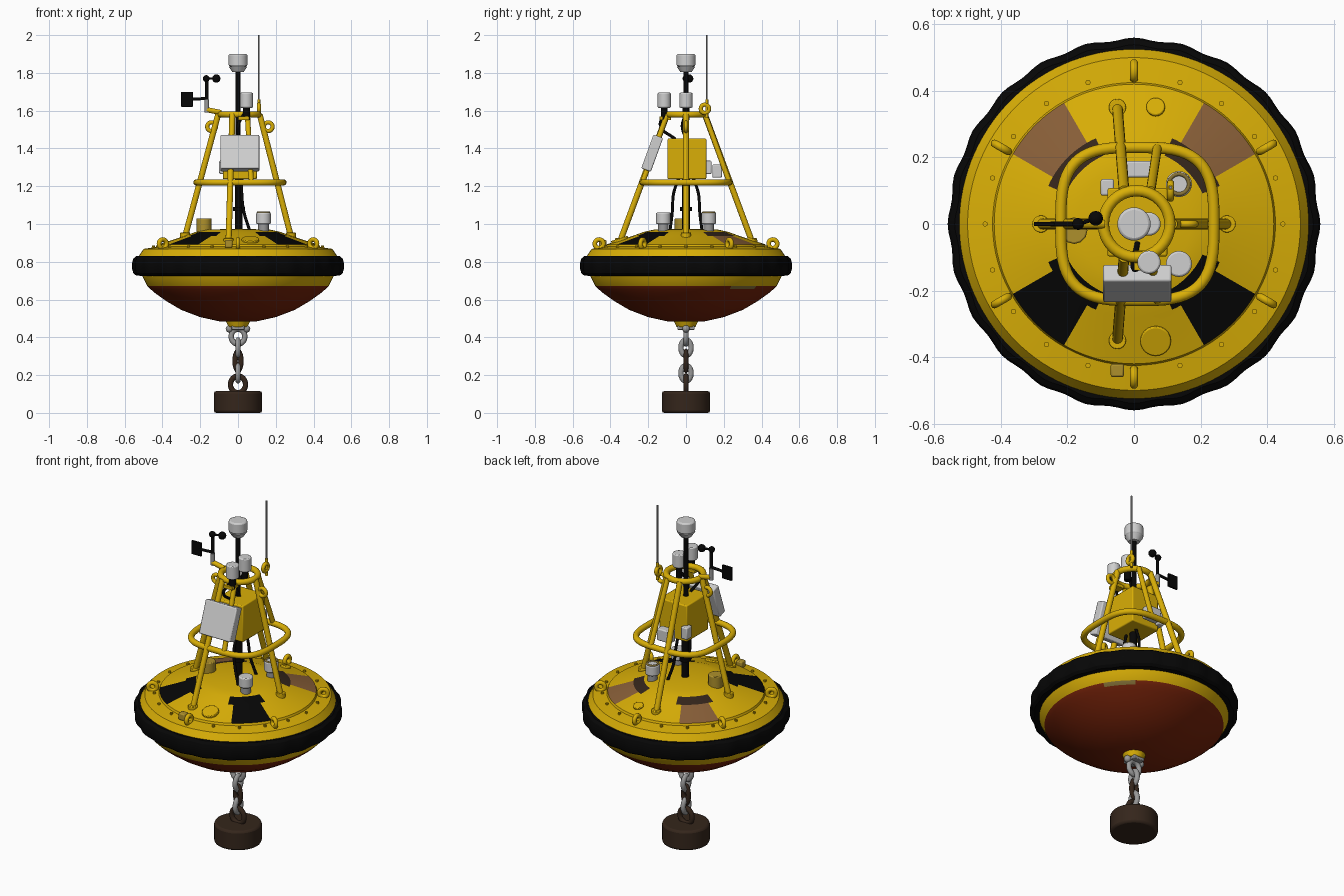
import bpy, bmesh
from math import sin, cos, pi, radians, degrees, atan2, copysign

if "Cube" in bpy.data.objects:
    bpy.data.objects.remove(bpy.data.objects["Cube"], do_unlink=True)


def material(name, r, g, b):
    m = bpy.data.materials.new(name)
    m.use_nodes = True
    m.diffuse_color = (r, g, b, 1)
    m.node_tree.nodes["Principled BSDF"].inputs["Base Color"].default_value = (r, g, b, 1)
    return m


YELLOW = material("buoy yellow", 0.7, 0.43, 0.002)
RED = material("antifouling red", 0.19, 0.017, 0.003)
BLACK = material("black rubber", 0.002, 0.002, 0.002)
BROWN = material("copper brown", 0.25, 0.115, 0.04)
DARK = material("dark brown", 0.035, 0.019, 0.011)
WHITE = material("instrument white", 0.62, 0.62, 0.62)
GREY = material("galvanised grey", 0.32, 0.32, 0.32)
OLIVE = material("worn olive", 0.24, 0.17, 0.04)
BRASS = material("dull brass", 0.42, 0.28, 0.025)


def finish(ob, name, *mats):
    ob.name = name
    for m in mats:
        ob.data.materials.append(m)
    bpy.ops.object.select_all(action="DESELECT")
    ob.select_set(True)
    bpy.context.view_layer.objects.active = ob
    bpy.ops.object.shade_smooth_by_angle(angle=radians(32))
    return ob


def bevel(ob, width):
    mod = ob.modifiers.new("soft edges", "BEVEL")
    mod.width, mod.segments, mod.limit_method = width, 2, "ANGLE"


def cylinder(name, x, y, z0, z1, r, mat, soft=0, sides=24, top=None, tilt=0):
    bpy.ops.mesh.primitive_cone_add(vertices=sides, radius1=r, radius2=r if top is None else top,
                                    depth=z1 - z0, location=(x, y, (z0 + z1) / 2),
                                    rotation=(tilt, 0, 0))
    ob = finish(bpy.context.object, name, mat)
    if soft:
        bevel(ob, soft)


def box(name, loc, size, mat, tilt=0, soft=0.006):
    bpy.ops.mesh.primitive_cube_add(size=1, location=loc, rotation=(tilt, 0, 0))
    ob = bpy.context.object
    ob.scale = size
    bpy.ops.object.transform_apply(location=False, rotation=False, scale=True)
    finish(ob, name, mat)
    bevel(ob, soft)


def ball(name, loc, r, mat):
    bpy.ops.mesh.primitive_uv_sphere_add(segments=16, ring_count=10, radius=r, location=loc)
    finish(bpy.context.object, name, mat)


def torus(name, loc, major, minor, mat, rot=(0, 0, 0), stretch=1):
    bpy.ops.mesh.primitive_torus_add(location=loc, rotation=rot, major_radius=major,
                                     minor_radius=minor, major_segments=32, minor_segments=14)
    ob = bpy.context.object
    ob.scale.y = stretch
    finish(ob, name, mat)


def tube(name, pts, r, mat, closed=False, curved=False):
    cu = bpy.data.curves.new(name, "CURVE")
    cu.dimensions, cu.bevel_depth, cu.bevel_resolution, cu.use_fill_caps = "3D", r, 5, True
    sp = cu.splines.new("BEZIER" if curved else "POLY")
    if curved:
        sp.bezier_points.add(len(pts) - 1)
        for bp, p in zip(sp.bezier_points, pts):
            bp.co, bp.handle_left_type, bp.handle_right_type = p, "AUTO", "AUTO"
    else:
        sp.points.add(len(pts) - 1)
        for sp_p, p in zip(sp.points, pts):
            sp_p.co = (*p, 1)
    sp.use_cyclic_u = closed
    ob = bpy.data.objects.new(name, cu)
    bpy.context.collection.objects.link(ob)
    bpy.ops.object.select_all(action="DESELECT")
    ob.select_set(True)
    bpy.context.view_layer.objects.active = ob
    bpy.ops.object.convert(target="MESH")
    finish(bpy.context.object, name, mat)


def lathe(name, profile, segs, mats, rule=None, wave=0, lobes=24, closed=False):
    bm = bmesh.new()
    rings = []
    for r, z in profile:
        if r == 0:
            rings.append([bm.verts.new((0, 0, z))] * segs)
            continue
        angles = [2 * pi * i / segs for i in range(segs)]
        rings.append([bm.verts.new(((r + wave * cos(lobes * a)) * cos(a),
                                    (r + wave * cos(lobes * a)) * sin(a), z)) for a in angles])
    pairs = list(zip(rings, rings[1:])) + ([(rings[-1], rings[0])] if closed else [])
    for a, b in pairs:
        for i in range(segs):
            j = (i + 1) % segs
            f = bm.faces.new(list(dict.fromkeys((a[i], a[j], b[j], b[i]))))
            if rule:
                f.material_index = rule(f.calc_center_median())
    bmesh.ops.recalc_face_normals(bm, faces=bm.faces)
    me = bpy.data.meshes.new(name)
    bm.to_mesh(me)
    bm.free()
    ob = bpy.data.objects.new(name, me)
    bpy.context.collection.objects.link(ob)
    finish(ob, name, *mats)


# Hull with bottom paint and four radiating deck panels, wider at their inner ends
def hull_colour(c):
    r, a = c.xy.length, degrees(atan2(c.y, c.x))
    if c.z < 0.672:
        return 5 if c.z > 0.655 and 30 < a < 50 else 1
    if c.z > 0.885 and 0.22 < r < 0.42:
        half = 15 if r > 0.28 else 21
        if abs(abs(a) % 90 - 45.5) < half:
            return 2 if c.y < 0 else 3 if r > 0.28 else 4
    return 0


lathe("hull", [(0, 0.48), (0.1, 0.485), (0.2, 0.507), (0.3, 0.545), (0.38, 0.592), (0.44, 0.635),
               (0.463, 0.655), (0.48, 0.672), (0.51, 0.73), (0.525, 0.78), (0.525, 0.83),
               (0.5, 0.868), (0.425, 0.88), (0.42, 0.892), (0.282, 0.937), (0.225, 0.958),
               (0.17, 0.97), (0, 0.975)], 120, [YELLOW, RED, BLACK, BROWN, DARK, OLIVE], hull_colour)
lathe("fender", [(0.5, 0.725), (0.535, 0.727), (0.55, 0.74), (0.556, 0.76), (0.556, 0.797),
                 (0.55, 0.817), (0.535, 0.83), (0.5, 0.832)], 144, [BLACK], wave=0.004, closed=True)

# Deck fittings
for k in range(6):
    a = radians(30 + 60 * k)
    torus("lifting_eye", (0.46 * cos(a), 0.46 * sin(a), 0.895), 0.023, 0.012, YELLOW, (pi / 2, 0, a))
for k in range(20):
    a = radians(18 * k)
    cylinder("deck_bolt", 0.447 * cos(a), 0.447 * sin(a), 0.87, 0.886, 0.008, YELLOW, sides=8)
cylinder("large_hatch", 0.065, -0.35, 0.9, 0.924, 0.046, YELLOW, 0.004, tilt=0.31)
cylinder("small_hatch", 0.065, 0.35, 0.9, 0.924, 0.028, YELLOW, 0.004, tilt=-0.31)
for y in (-0.12, 0.12):
    cylinder("deck_sensor_base", 0.135, y, 0.95, 1.0, 0.028, GREY)
    cylinder("deck_sensor", 0.135, y, 1.0, 1.06, 0.039, WHITE, 0.006)
    tube("cable", [(0.02, y / 3, 1.24), (0.02, y * 0.55, 1.16), (0.03, y * 0.6, 1.07),
                   (0.06, y * 0.7, 0.97)], 0.008, BLACK, curved=True)
torus("sensor_cable_coil", (0.135, 0.12, 1.06), 0.03, 0.006, OLIVE)
cylinder("deck_vent", -0.18, -0.02, 0.95, 1.03, 0.04, BRASS, 0.005, sides=12)
box("leg_cleat", (-0.05, -0.44, 0.895), (0.04, 0.04, 0.04), BRASS)

# Tower legs, feet and hoops
TOP = 1.58
for x0, y0, x1, y1, z0 in [(0.28, 0, 0.115, 0, 0.935), (-0.28, 0, -0.105, 0, 0.935),
                           (-0.05, -0.35, -0.03, -0.1, 0.905), (-0.05, 0.35, -0.03, 0.1, 0.905)]:
    tube("tower_leg", [(x0, y0, z0), (x1, y1, TOP)], 0.016, YELLOW)
    cylinder("leg_foot", x0, y0, z0 - 0.02, z0 + 0.02, 0.026, YELLOW, 0.003, sides=16)
for y in (-1, 1):
    tube("upper_strut", [(0.07, 0.23 * y, 1.22), (0.05, 0.1 * y, TOP)], 0.014, YELLOW)


def rounded(t, half):
    c, s = cos(t), sin(t)
    return (0.01 + half * copysign(abs(c) ** 0.62, c), half * copysign(abs(s) ** 0.62, s), 1.22)


tube("lower_hoop", [rounded(2 * pi * i / 64, 0.23) for i in range(64)], 0.017, YELLOW, closed=True)
torus("upper_hoop", (0.008, 0, TOP), 0.1, 0.017, YELLOW)
for x in (-0.14, 0.16):
    torus("tower_eye", (x, 0, 1.515), 0.023, 0.011, YELLOW, (pi / 2, 0, 0))
torus("antenna_eye", (0.11, 0.1, 1.61), 0.022, 0.011, YELLOW, (0, pi / 2, 0))

# Equipment inside the tower
box("battery_box", (0.01, 0.005, 1.345), (0.18, 0.205, 0.215), YELLOW)
box("control_cabinet", (0.01, -0.179, 1.375), (0.205, 0.054, 0.19), WHITE, tilt=radians(-20))
box("junction_box", (0.015, 0.165, 1.28), (0.09, 0.05, 0.07), WHITE)
box("side_box", (-0.08, 0.11, 1.3), (0.04, 0.05, 0.07), WHITE)
cylinder("centre_post", 0.005, 0, 0.96, 1.24, 0.02, BLACK)
cylinder("post_collar", 0.005, 0, 1.07, 1.09, 0.032, BLACK)
for y in (-0.115, 0):
    cylinder("beacon_stem", 0.045, y, 1.55, 1.62, 0.018, BLACK)
    cylinder("beacon", 0.045, y, 1.615, 1.695, 0.035, WHITE, 0.006)
    tube("beacon_cable", [(0.03, y, 1.58), (0.0, y - 0.02, 1.52), (0.01, y * 0.5, 1.45)],
         0.008, BLACK, curved=True)
box("beacon_bracket", (0.03, -0.11, 1.56), (0.06, 0.06, 0.02), YELLOW, soft=0.003)

# Mast, dome and antenna
cylinder("mast", 0, 0, 1.43, 1.815, 0.013, BLACK)
cylinder("dome_neck", 0, 0, 1.805, 1.835, 0.03, WHITE, top=0.05)
cylinder("dome", 0, 0, 1.835, 1.9, 0.05, WHITE, 0.008, sides=32)
cylinder("antenna_base", 0.11, 0.11, 1.56, 1.66, 0.008, YELLOW)
cylinder("antenna", 0.11, 0.11, 1.65, 2.0, 0.005, GREY, sides=10)

# Wind vane and cup rotor
tube("vane_bracket", [(-0.09, 0, 1.59), (-0.165, 0, 1.605)], 0.014, YELLOW)
cylinder("vane_post", -0.165, 0, 1.59, 1.66, 0.012, GREY)
cylinder("vane_spindle", -0.165, 0, 1.65, 1.78, 0.009, BLACK)
tube("vane_arm", [(-0.25, 0, 1.66), (-0.165, 0, 1.665)], 0.008, BLACK)
box("vane_tail", (-0.27, 0, 1.66), (0.062, 0.012, 0.08), BLACK, soft=0.003)
tube("cup_arm", [(-0.165, 0, 1.77), (-0.115, 0.017, 1.77)], 0.006, BLACK)
ball("outer_cup", (-0.115, 0.017, 1.77), 0.022, BLACK)
ball("inner_cup", (-0.168, 0, 1.77), 0.018, BLACK)

# Mooring chain and sinker
cylinder("keel_block", 0, 0, 0.455, 0.5, 0.05, YELLOW, 0.004, sides=16, top=0.07)
box("keel_plate", (0, 0, 0.45), (0.07, 0.09, 0.02), GREY, soft=0.004)
for x in (-0.045, 0.045):
    ball("shackle_bolt", (x, 0, 0.445), 0.02, GREY)
for name, z, major, plane, mat, stretch in [("shackle", 0.405, 0.036, 0, GREY, 1.1),
                                            ("chain_link", 0.345, 0.027, 1, GREY, 1.35),
                                            ("rusty_link", 0.275, 0.016, 0, DARK, 2.2),
                                            ("chain_link", 0.21, 0.027, 1, GREY, 1.35),
                                            ("sinker_eye", 0.15, 0.04, 0, DARK, 1.1)]:
    torus(name, (0, 0, z), major, 0.014, mat, (pi / 2, 0, plane * pi / 2), stretch)
cylinder("sinker", 0, 0, 0, 0.115, 0.128, DARK, 0.012, sides=40)
